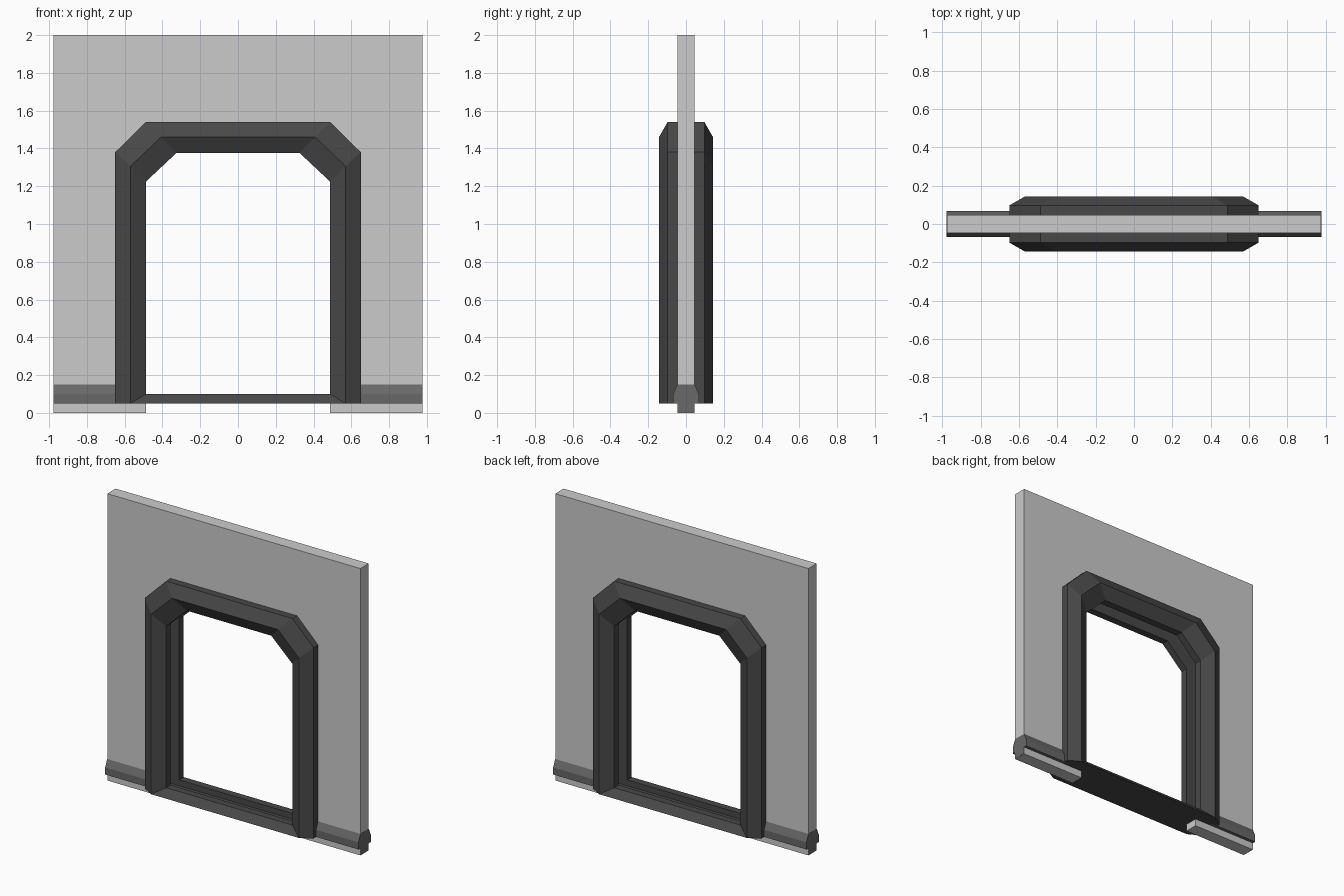
import bpy, bmesh

if "Cube" in bpy.data.objects:
    bpy.data.objects.remove(bpy.data.objects["Cube"])

W, T = 0.976, 0.046            # wall half width and half thickness
FLAT, RIDGE = 0.097, 0.143     # frame depth at its edges and at its ridge
FLOOR = 0.05                   # underside of frame and skirting


def paint(name, v):
    m = bpy.data.materials.new(name)
    m.diffuse_color = (v, v, v, 1)
    m.use_nodes = True
    m.node_tree.nodes["Principled BSDF"].inputs["Base Color"].default_value = m.diffuse_color
    return m


LIGHT, MID, DARK = paint("light_grey", 0.6), paint("mid_grey", 0.14), paint("dark_grey", 0.065)


def finish(bm, name, mat):
    bmesh.ops.recalc_face_normals(bm, faces=bm.faces)
    me = bpy.data.meshes.new(name)
    bm.to_mesh(me)
    bm.free()
    me.materials.append(mat)
    ob = bpy.data.objects.new(name, me)
    bpy.context.collection.objects.link(ob)
    return ob


def skin(rings, name, mat):
    """Join matching closed rings in order and cap both ends."""
    bm = bmesh.new()
    vs = [[bm.verts.new(p) for p in r] for r in rings]
    for a, b in zip(vs, vs[1:]):
        for i in range(len(a)):
            j = (i + 1) % len(a)
            bm.faces.new((a[i], a[j], b[j], b[i]))
    bm.faces.new(vs[0])
    bm.faces.new(vs[-1])
    return finish(bm, name, mat)


def bar(profile, x0, x1, name, mat):
    return skin([[(x, y, z) for y, z in profile] for x in (x0, x1)], name, mat)


# Half arch paths, from the floor up to the top corner
OUTER = [(0.65, FLOOR), (0.65, 1.38), (0.487, 1.54)]
MIDDLE = [(0.57, FLOOR), (0.57, 1.305), (0.408, 1.46)]
INNER = [(0.487, FLOOR), (0.487, 1.225), (0.325, 1.377)]


def mirrored(path):
    return path + [(-x, z) for x, z in reversed(path)]


# Wall panel with a clipped-corner doorway
seat = [((a + c) / 2, (b + d) / 2) for (a, b), (c, d) in zip(OUTER, MIDDLE)]
outline = mirrored([(0.487, 0), (0.487, FLOOR)] + seat) + [(-W, 0), (-W, 2), (W, 2), (W, 0)]
skin([[(x, y, z) for x, z in outline] for y in (-T, T)], "wall_panel", LIGHT)

# Door frame: ridged section on both sides with a door slot inside
half = [(OUTER, FLAT), (MIDDLE, RIDGE), (INNER, FLAT), (INNER, T), (MIDDLE, T)]
section = [(mirrored(p), -y) for p, y in half] + [(mirrored(p), y) for p, y in reversed(half)]
skin([[(p[i][0], y, p[i][1]) for p, y in section] for i in range(6)], "door_frame", DARK)

# Threshold with the slot continued along it
side = [(RIDGE, FLOOR), (FLAT, 0.1), (T, 0.1), (T, 0.06)]
bar(side + [(-y, z) for y, z in reversed(side)], -0.57, 0.57, "threshold", DARK)

# Skirting on either side, wrapping the foot of the wall
foot = [(0.044, 0.002), (0.044, FLOOR), (0.068, FLOOR), (0.068, 0.1), (T, 0.15)]
for s, label in ((-1, "left"), (1, "right")):
    bar(foot + [(-y, z) for y, z in reversed(foot)], s * 0.61, s * (W + 0.001),
        "skirting_" + label, MID)
